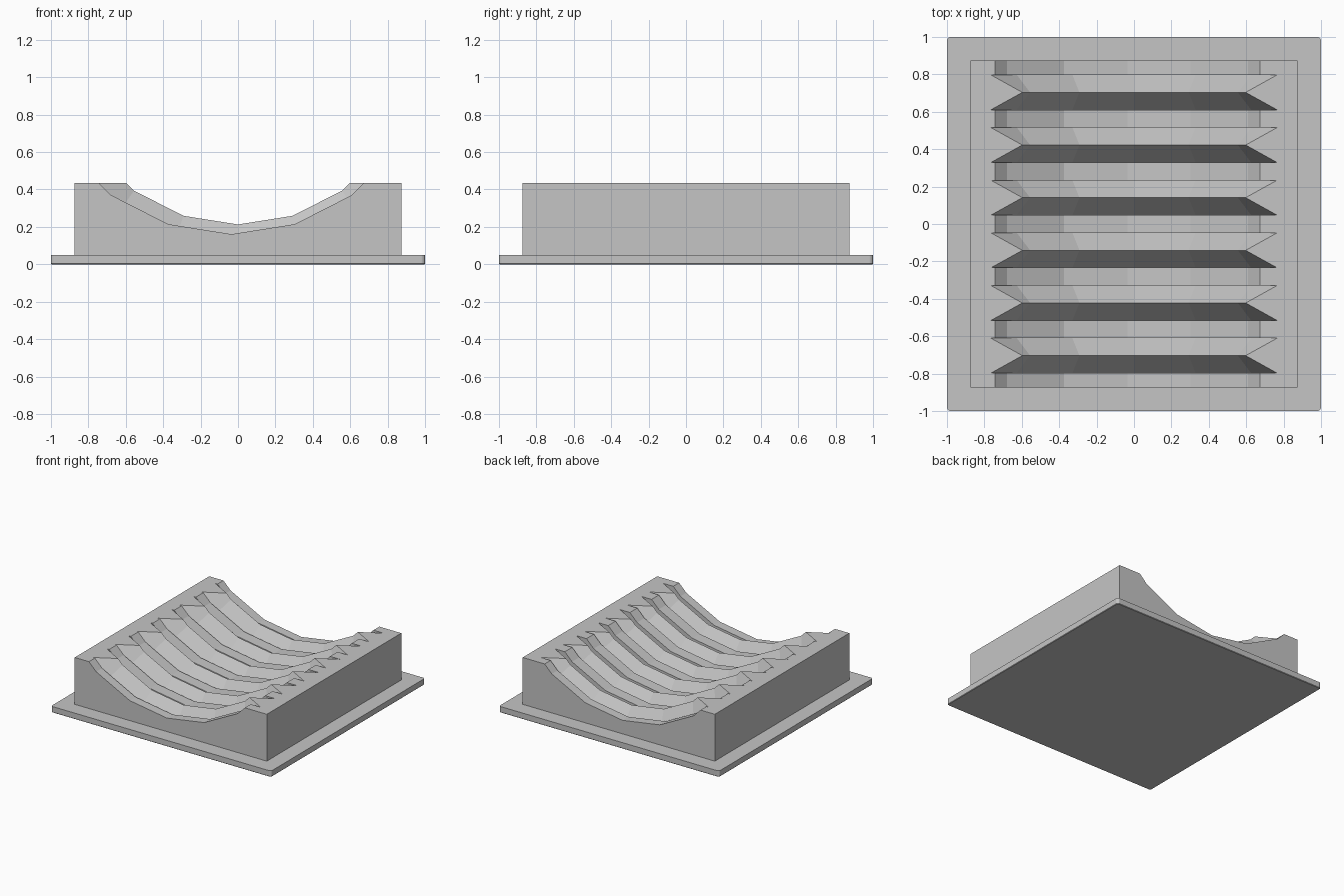
import bpy, bmesh, math

if "Cube" in bpy.data.objects:
    bpy.data.objects.remove(bpy.data.objects["Cube"])

grey = bpy.data.materials.new("light grey")
grey.diffuse_color = (0.56, 0.56, 0.56, 1)
grey.use_nodes = True
grey.node_tree.nodes["Principled BSDF"].inputs["Base Color"].default_value = grey.diffuse_color

TOP, BASE, HALF = 0.435, 0.05, 0.873
AXIS_Z = 1.158           # height of the axis of the ridged cradle


def finish(bm, name):
    bmesh.ops.remove_doubles(bm, verts=bm.verts, dist=0.0005)
    bmesh.ops.dissolve_degenerate(bm, edges=bm.edges, dist=0.0005)
    bmesh.ops.recalc_face_normals(bm, faces=bm.faces)
    mesh = bpy.data.meshes.new(name)
    bm.to_mesh(mesh)
    bm.free()
    mesh.materials.append(grey)
    obj = bpy.data.objects.new(name, mesh)
    bpy.context.collection.objects.link(obj)
    return obj


def arc(radius, cx, cz):
    """Lower arc of a 20-sided circle, clipped at the top of the block."""
    pts = [(cx + radius * math.sin(math.radians(a)),
            cz - radius * math.cos(math.radians(a))) for a in (-36, -18, 0, 18, 36)]
    rise = TOP - pts[0][1]      # the outermost facets run at 45 degrees
    return [(pts[0][0] - rise, TOP)] + pts + [(pts[-1][0] + rise, TOP)]


groove = arc(1.095, -0.035, 1.256)
wide = arc(1.065, 0, AXIS_Z)
narrow = arc(0.945, 0, AXIS_Z)

# Cross-sections from front to back: flat groove, double-cone ridge, flat groove...
sections = [(-HALF, groove)]
for i in range(6):
    y = (i - 2.5) * 0.2815
    sections += [(y - 0.093, groove), (y - 0.093, wide), (y, narrow),
                 (y + 0.093, wide), (y + 0.093, groove)]
sections.append((HALF, groove))

# Ridged cradle block
bm = bmesh.new()
rings = []
for y, cut in sections:
    outline = [(-HALF, BASE), (-HALF, TOP)] + cut + [(HALF, TOP), (HALF, BASE)]
    rings.append([bm.verts.new((x, y, z)) for x, z in outline])
n = len(rings[0])
for a, b in zip(rings, rings[1:]):
    for k in range(n):
        # outer walls, floor and rim have no step where two sections share a y
        if abs(a[0].co.y - b[0].co.y) < 1e-5 and k not in range(2, 8):
            continue
        j = (k + 1) % n
        bm.faces.new((a[k], a[j], b[j], b[k]))
bm.faces.new(rings[0])
bm.faces.new(rings[-1])
finish(bm, "ridged_cradle_block")

# Base plate with slightly rounded corners
bm = bmesh.new()
bmesh.ops.create_cube(bm, size=1)
for v in bm.verts:
    v.co = (v.co.x * 2, v.co.y * 2, (v.co.z + 0.5) * BASE)
uprights = [e for e in bm.edges if abs(e.verts[0].co.z - e.verts[1].co.z) > 0.01]
bmesh.ops.bevel(bm, geom=uprights, offset=0.02, segments=4, profile=0.5, affect='EDGES')
rim = [e for e in bm.edges if all(v.co.z < 0.001 for v in e.verts)]
bmesh.ops.bevel(bm, geom=rim, offset=0.004, segments=1, affect='EDGES')
finish(bm, "base_plate")
